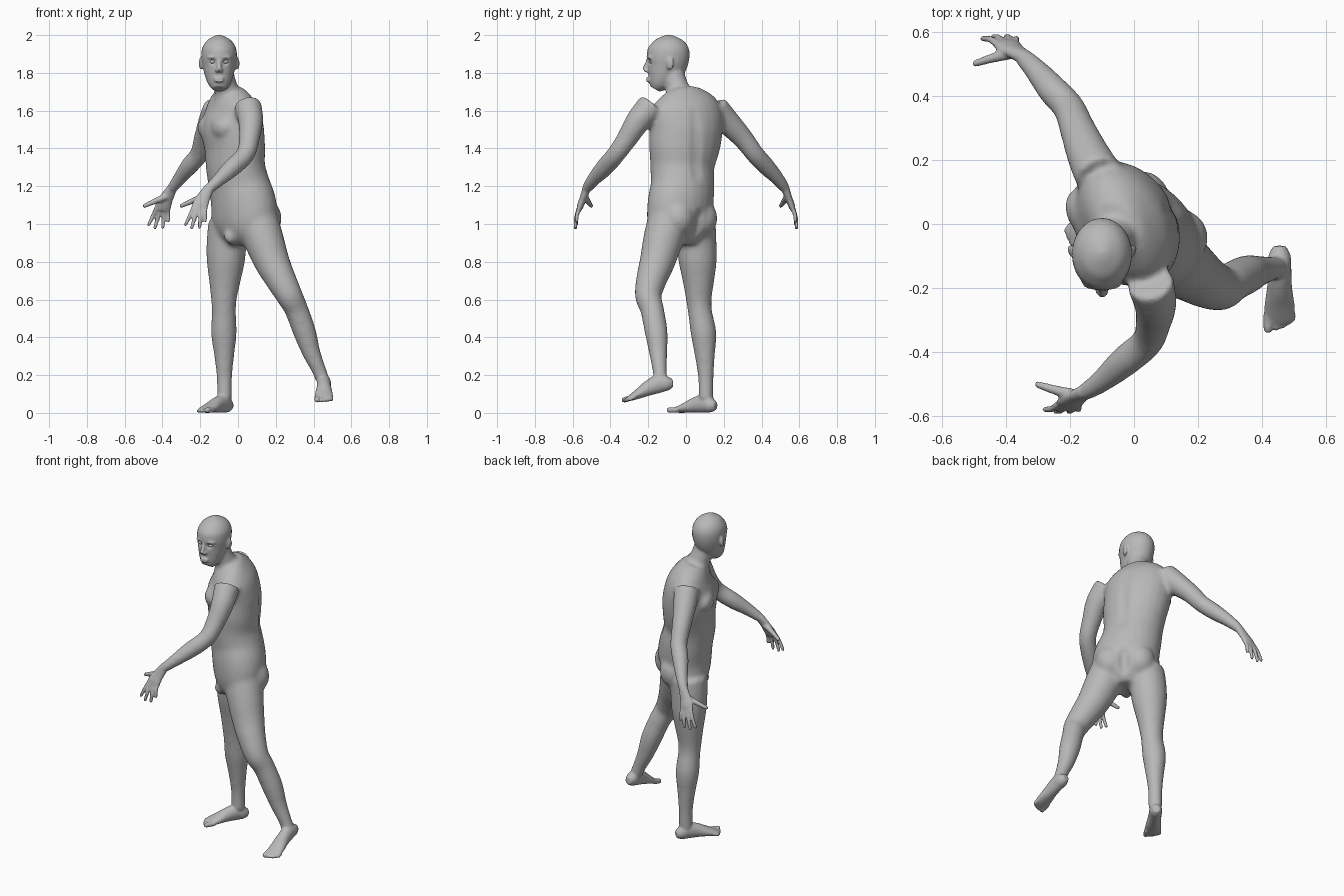
import bpy
import bmesh
from math import sin, cos, pi, radians
from mathutils import Matrix, Vector

cube = bpy.data.objects.get("Cube")
if cube:
    bpy.data.objects.remove(cube)

skin = bpy.data.materials.new("grey_skin")
skin.use_nodes = True
GREY = (.48, .48, .48, 1)
skin.diffuse_color = GREY
skin.node_tree.nodes["Principled BSDF"].inputs["Base Color"].default_value = GREY


def smooth_rows(rows, angle, steps):
    """Fill in the rows (x, y, z, width, depth, turn) and round them with a spline."""
    full = []
    for row in rows:
        row = list(row)
        if len(row) == 4:
            row.append(row[3])
        if len(row) == 5:
            row.append(angle)
        full.append(row)
    result = []
    last = len(full) - 1
    for i in range(last):
        p, q, r, s = full[max(i - 1, 0)], full[i], full[i + 1], full[min(i + 2, last)]
        for k in range(steps):
            t = k / steps
            result.append([b + t * (c - a) / 2 + t * t * (a - 2.5 * b + 2 * c - d / 2)
                           + t ** 3 * (1.5 * (b - c) + (d - a) / 2)
                           for a, b, c, d in zip(p, q, r, s)])
    return result + [full[-1]]


def loft(bm, rows, angle=0, xf=Matrix(), steps=4, sides=24):
    """Closed tube with oval sections square to its path."""
    rows = smooth_rows(rows, angle, steps)
    centres = [Vector(row[:3]) for row in rows]
    rings = []
    for i, row in enumerate(rows):
        along = (centres[min(i + 1, len(rows) - 1)] - centres[max(i - 1, 0)]).normalized()
        turn = radians(row[5])
        across = Vector((cos(turn), sin(turn), 0))
        across = (across - along * across.dot(along)).normalized()
        deep = along.cross(across)
        ring = []
        for k in range(sides):
            u = 2 * pi * k / sides
            co = centres[i] + across * row[3] * cos(u) + deep * row[4] * sin(u)
            ring.append(bm.verts.new(xf @ co))
        rings.append(ring)
    for low, high in zip(rings, rings[1:]):
        for k in range(sides):
            n = (k + 1) % sides
            bm.faces.new((low[k], low[n], high[n], high[k]))
    bm.faces.new(rings[0])
    bm.faces.new(rings[-1])


def ball(bm, loc, radii, angle=0, xf=Matrix()):
    place = Matrix.Translation(loc) @ Matrix.Rotation(radians(angle), 4, "Z")
    bmesh.ops.create_uvsphere(bm, u_segments=24, v_segments=16, radius=1,
                              matrix=xf @ place @ Matrix.Diagonal((*radii, 1)))


def digit(bm, path, thick, tip, angle, xf):
    """Finger or toe with a round tip."""
    n = len(path) - 1
    loft(bm, [(*p, thick + (tip - thick) * i / n) for i, p in enumerate(path)], angle, xf)
    ball(bm, path[-1], (tip, tip, tip), xf=xf)


def make_object(name, bm):
    bmesh.ops.recalc_face_normals(bm, faces=bm.faces)
    mesh = bpy.data.meshes.new(name)
    bm.to_mesh(mesh)
    bm.free()
    mesh.materials.append(skin)
    mesh.shade_smooth()
    obj = bpy.data.objects.new(name, mesh)
    bpy.context.scene.collection.objects.link(obj)
    return obj


def fuse(bm, voxel, rounds):
    """Merge overlapping volumes to one skin and return it as a new bmesh."""
    obj = make_object("fused_volume", bm)
    remesh = obj.modifiers.new("merge", "REMESH")
    remesh.mode = "VOXEL"
    remesh.voxel_size = voxel
    relax = obj.modifiers.new("relax", "SMOOTH")
    relax.factor = .5
    relax.iterations = rounds
    bpy.context.view_layer.update()
    mesh = bpy.data.meshes.new_from_object(
        obj.evaluated_get(bpy.context.evaluated_depsgraph_get()))
    bpy.data.objects.remove(obj)
    out = bmesh.new()
    out.from_mesh(mesh)
    bpy.data.meshes.remove(mesh)
    return out


def dent(bm, centre, radius, push):
    centre, push = Vector(centre), Vector(push)
    for v in bm.verts:
        d = (v.co - centre).length / radius
        if d < 1:
            v.co += push * (1 - d * d) ** 2


core = bmesh.new()
# Torso: twisted from the pelvis to the shoulders
loft(core, [(.03, -.025, .89, .09, .08, -45), (.03, -.028, .94, .17, .12, -45),
            (.033, -.033, 1.01, .195, .145, -45), (.03, -.03, 1.1, .192, .155, -45),
            (.008, -.018, 1.2, .178, .153, -52), (-.013, -.02, 1.3, .176, .15, -60),
            (-.016, -.01, 1.4, .194, .152, -65), (-.028, 0, 1.5, .202, .157, -65),
            (-.03, 0, 1.59, .2, .137, -65), (-.04, -.01, 1.66, .165, .102, -65),
            (-.05, -.02, 1.71, .09, .07, -60)])
# Neck
loft(core, [(-.05, -.03, 1.64, .085), (-.058, -.04, 1.7, .066),
            (-.075, -.06, 1.76, .062), (-.09, -.075, 1.84, .06)])
# Chest and buttock muscles
for side in (-1, 1):
    ball(core, (-.12 + .036 * side, -.042 - .077 * side, 1.51), (.08, .055, .065), -65)
    ball(core, (.085 + .06 * side, .02 - .06 * side, 1.03), (.088, .085, .1), -45)
ball(core, (-.035, -.11, .935), (.035, .045, .045), -45)
# Left arm
loft(core, [(.05, -.18, 1.63, .075), (.067, -.25, 1.55, .067), (.06, -.31, 1.455, .056),
            (.04, -.37, 1.37, .05), (-.03, -.43, 1.3, .049), (-.1, -.49, 1.235, .037),
            (-.16, -.53, 1.18, .028)])
# Right arm
loft(core, [(-.11, .15, 1.615, .075), (-.145, .22, 1.54, .067), (-.178, .3, 1.455, .056),
            (-.205, .365, 1.37, .05), (-.255, .42, 1.31, .048), (-.31, .485, 1.24, .037),
            (-.355, .53, 1.18, .028)])
# Right leg, standing
loft(core, [(-.045, .045, 1, .113), (-.06, .055, .9, .107), (-.065, .062, .8, .101),
            (-.07, .066, .7, .084), (-.075, .068, .6, .068), (-.075, .075, .53, .064),
            (-.075, .093, .42, .068), (-.073, .1, .3, .053), (-.072, .105, .18, .041),
            (-.072, .105, .06, .04)])
# Left leg, stepping out
loft(core, [(.1, -.09, 1.02, .113), (.135, -.12, .92, .107), (.18, -.152, .8, .094),
            (.225, -.182, .71, .082), (.272, -.2, .62, .071), (.308, -.18, .55, .063),
            (.352, -.158, .43, .061), (.388, -.147, .32, .049), (.427, -.14, .23, .039),
            (.45, -.135, .17, .038)])
body = fuse(core, .012, 8)

# Head
HEAD_X = -.1
loft(body, [(HEAD_X, y, z, w, d) for y, z, w, d in (
    (-.165, 1.715, .033, .028), (-.15, 1.74, .055, .055), (-.127, 1.78, .073, .084),
    (-.106, 1.83, .086, .104), (-.096, 1.88, .094, .113), (-.092, 1.93, .09, .108),
    (-.092, 1.97, .066, .078), (-.092, 1.993, .03, .036), (-.092, 2.002, .006, .006))])
loft(body, [(HEAD_X, -.198, 1.87, .01), (HEAD_X, -.21, 1.842, .011),
            (HEAD_X, -.219, 1.815, .014)])
for z in (1.757, 1.77):
    ball(body, (HEAD_X, -.201, z), (.027, .012, .006))
for side in (-1, 1):
    ball(body, (HEAD_X + .012 * side, -.21, 1.812), (.01, .013, .009))
    ball(body, (HEAD_X + .036 * side, -.192, 1.882), (.03, .013, .008), 18 * side)
    ball(body, (HEAD_X + .096 * side, -.085, 1.85), (.01, .021, .033), -20 * side)

# Hands: the right one mirrors the left
for wrist_x, side in ((-.16, 1), (-.355, -1)):
    xf = Matrix.Translation((wrist_x, -.53 * side, 1.18)) @ Matrix.Diagonal((1, side, 1, 1))
    loft(body, [(.008, .006, .012, .027, .023), (-.022, -.013, -.04, .036, .019),
                (-.04, -.028, -.08, .043, .018), (-.046, -.036, -.108, .038, .012)], 0, xf)
    fingers = (((-.074, -.033, -.09), (-.117, -.05, -.183)),
               ((-.054, -.037, -.095), (-.085, -.055, -.2)),
               ((-.033, -.036, -.095), (-.044, -.055, -.197)),
               ((-.014, -.03, -.087), (-.013, -.049, -.163)))
    for base, tip in fingers:
        bend = Vector(base).lerp(Vector(tip), .5) + Vector((0, -.006, 0))
        digit(body, (base, bend, tip), .012, .0095, 90, xf)
    digit(body, ((-.025, -.004, -.035), (-.09, .012, -.062), (-.14, .028, -.084)),
          .018, .011, 90, xf)

# Feet: the right one mirrors the left
for heel, yaw, pitch, side in (((.455, -.06, .125), 0, 15, 1), ((-.04, .157, 0), -34, 0, -1)):
    xf = (Matrix.Translation(heel) @ Matrix.Rotation(radians(yaw), 4, "Z")
          @ Matrix.Rotation(radians(pitch), 4, "X") @ Matrix.Diagonal((side, 1, 1, 1)))
    loft(body, [(0, 0, .035, .02, .022), (0, -.03, .04, .035, .039), (0, -.07, .05, .037, .049),
                (0, -.13, .042, .039, .041), (0, -.19, .027, .047, .027),
                (0, -.235, .017, .048, .017), (0, -.252, .014, .042, .012)], 0, xf)
    for x, tip, thick in ((-.036, -.272, .015), (-.011, -.27, .011), (.009, -.263, .0105),
                          (.026, -.254, .01), (.041, -.243, .01)):
        digit(body, ((x, -.22, .016), (x, tip + .02, .015), (x, tip, thick)),
              thick, thick, 0, xf)
body = fuse(body, .0065, 3)

# Eye sockets, mouth line, spine groove and buttock cleft
for side in (-1, 1):
    dent(body, (HEAD_X + .034 * side, -.2, 1.86), .026, (0, .014, 0))
for k in range(-2, 3):
    dent(body, (HEAD_X + .009 * k, -.212, 1.763), .01, (0, .003, 0))
for k in range(14):
    dent(body, (.125, .055, 1.25 + .03 * k), .05, (-.0036, -.0017, 0))
for k in range(6):
    dent(body, (.13, .065, .93 + .025 * k), .045, (-.006, -.006, 0))
make_object("body", body)

# Eyes
eyes = bmesh.new()
for side in (-1, 1):
    ball(eyes, (HEAD_X + .034 * side, -.181, 1.859), (.016, .013, .01))
make_object("eyes", eyes)
